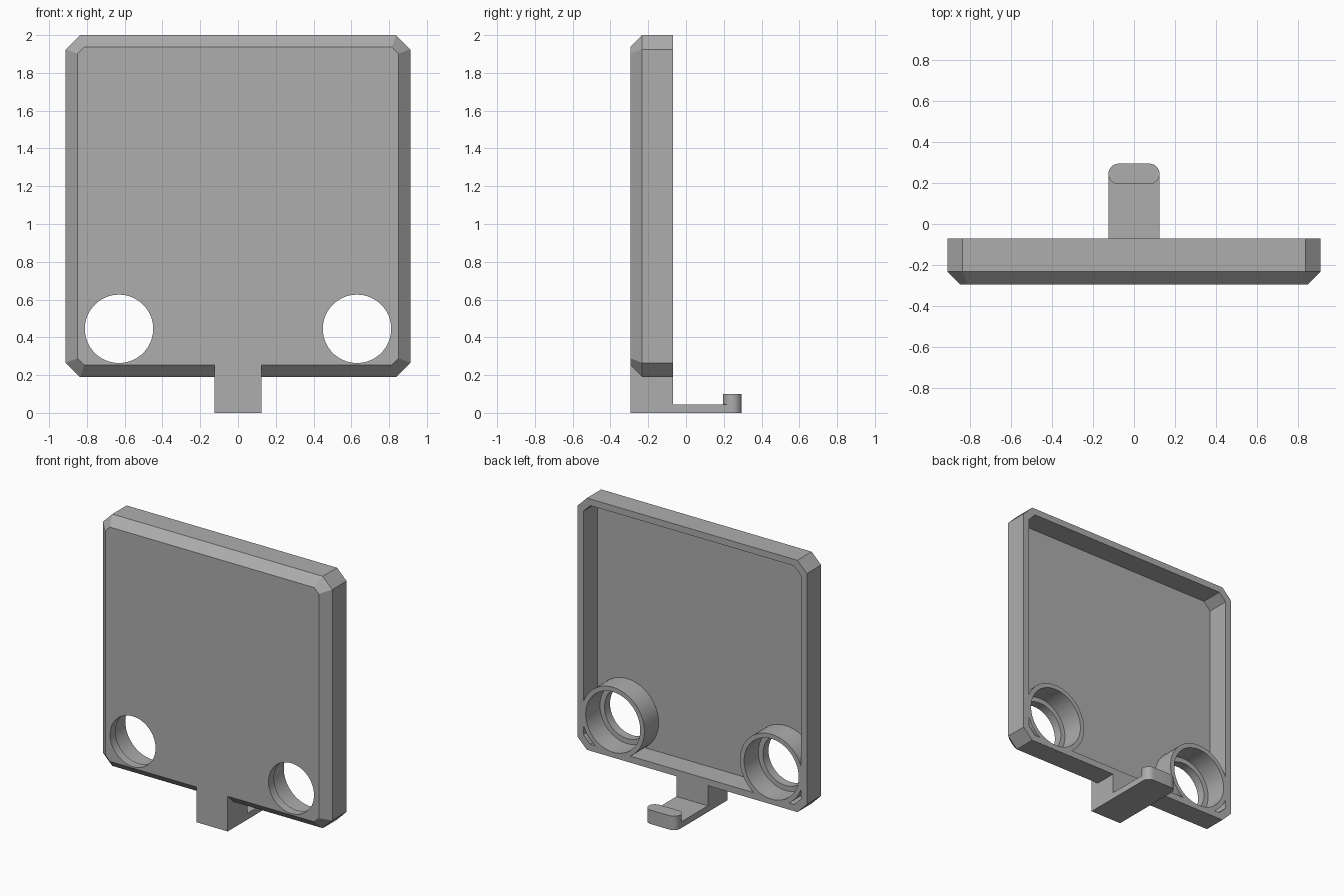
import bpy, bmesh, math

if "Cube" in bpy.data.objects:
    bpy.data.objects.remove(bpy.data.objects["Cube"])

FRONT, STEP, BACK = -0.295, -0.232, -0.07   # depths: face, chamfer/floor, rim

grey = bpy.data.materials.new("plain grey")
grey.diffuse_color = (0.42, 0.42, 0.42, 1)
grey.use_nodes = True
grey.node_tree.nodes["Principled BSDF"].inputs["Base Color"].default_value = grey.diffuse_color


def loft(name, rings):
    """Closed solid through a list of equal-length point rings."""
    bm = bmesh.new()
    vs = [[bm.verts.new(p) for p in ring] for ring in rings]
    n = len(rings[0])
    for a, b in zip(vs, vs[1:]):
        for i in range(n):
            j = (i + 1) % n
            bm.faces.new((a[i], a[j], b[j], b[i]))
    bm.faces.new(vs[0])
    bm.faces.new(vs[-1])
    bmesh.ops.recalc_face_normals(bm, faces=bm.faces)
    mesh = bpy.data.meshes.new(name)
    bm.to_mesh(mesh)
    bm.free()
    mesh.materials.append(grey)
    ob = bpy.data.objects.new(name, mesh)
    bpy.context.collection.objects.link(ob)
    return ob


def octagon(inset, cut, y):
    """Rectangle with clipped corners, facing along y."""
    x, lo, hi = 0.912 - inset, 0.19 + inset, 2.0 - inset
    return [(x, y, lo + cut), (x, y, hi - cut), (x - cut, y, hi), (cut - x, y, hi),
            (-x, y, hi - cut), (-x, y, lo + cut), (cut - x, y, lo), (x - cut, y, lo)]


def disc(cx, cz, r, y, n=64):
    return [(cx + r * math.cos(2 * math.pi * i / n), y,
             cz + r * math.sin(2 * math.pi * i / n)) for i in range(n)]


def combine(target, tool, operation):
    mod = target.modifiers.new(operation, 'BOOLEAN')
    mod.operation, mod.object, mod.solver = operation, tool, 'EXACT'
    bpy.context.view_layer.objects.active = target
    bpy.ops.object.modifier_apply(modifier=mod.name)
    bpy.data.objects.remove(tool)


# Tray: chamfered front, open recess at the back
cover = loft("cover", [octagon(0.063, 0.036, FRONT), octagon(0, 0.075, STEP),
                       octagon(0, 0.075, BACK), octagon(0.047, 0.055, BACK),
                       octagon(0.047, 0.055, STEP)])

# Round sockets with a stepped through-hole
for side in (-1, 1):
    cx, cz = side * 0.63, 0.445
    tube = loft("socket", [disc(cx, cz, 0.25, y) for y in (-0.235, BACK)])
    combine(cover, tube, 'UNION')
    bore = loft("bore", [disc(cx, cz, 0.217, y) for y in (STEP, 0.1)])
    combine(cover, bore, 'DIFFERENCE')
    hole = loft("hole", [disc(cx, cz, 0.181, y) for y in (-0.5, 0.1)])
    combine(cover, hole, 'DIFFERENCE')

# Bottom tab with the arm reaching backwards
profile = [(FRONT, 0), (FRONT, 0.255), (-0.24, 0.255), (-0.24, 0.215),
           (BACK, 0.215), (BACK, 0.045), (0.245, 0.045), (0.245, 0)]
tab = loft("tab", [[(x, y, z) for y, z in profile] for x in (-0.125, 0.125)])

# Rounded lip at the end of the arm
r, pts = 0.05, []
for i in range(34):
    side = 1 if i < 17 else -1
    a = math.pi * ((i if i < 17 else i - 1) / 16 - 0.5)
    pts.append((side * (0.125 - r) + r * math.cos(a), 0.245 + r * math.sin(a)))
lip = loft("lip", [[(x, y, z) for x, y in pts] for z in (0, 0.1)])
combine(tab, lip, 'UNION')
combine(cover, tab, 'UNION')

# Smooth round walls, crisp edges
bpy.ops.object.select_all(action='DESELECT')
cover.select_set(True)
bpy.context.view_layer.objects.active = cover
bpy.ops.object.shade_smooth_by_angle(angle=math.radians(30))
